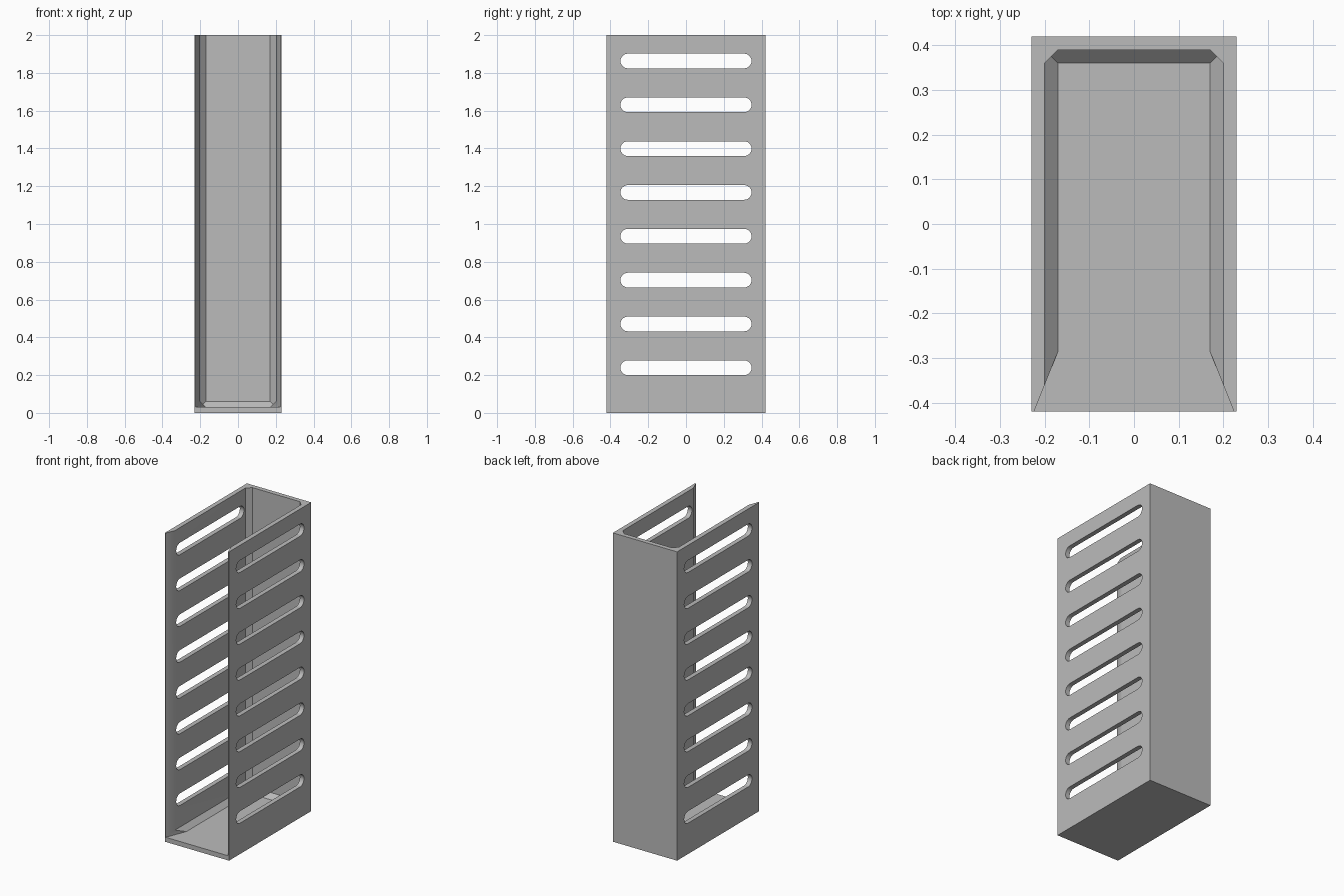
import bpy
import bmesh
from math import pi, sin, cos, radians
from mathutils import Vector

cube = bpy.data.objects.get("Cube")
if cube:
    bpy.data.objects.remove(cube, do_unlink=True)

HALF_W, HALF_D, HEIGHT = 0.23, 0.42, 2.0
WALL, CHAMFER = 0.03, 0.03
IN_X, IN_Y, FLOOR = HALF_W - WALL, HALF_D - WALL, WALL
SLOTS, SLOT_Z, SLOT_STEP = 8, 0.239, 0.232
SLOT_R, SLOT_HALF = 0.039, 0.347

grey = bpy.data.materials.new("plain_grey")
grey.use_nodes = True
colour = (0.5, 0.5, 0.5, 1)
grey.diffuse_color = colour
grey.node_tree.nodes["Principled BSDF"].inputs["Base Color"].default_value = colour


def finish(name, bm):
    bmesh.ops.recalc_face_normals(bm, faces=bm.faces)
    mesh = bpy.data.meshes.new(name)
    bm.to_mesh(mesh)
    bm.free()
    mesh.materials.append(grey)
    obj = bpy.data.objects.new(name, mesh)
    bpy.context.collection.objects.link(obj)
    return obj


def add_box(bm, low, high):
    low, high = Vector(low), Vector(high)
    for v in bmesh.ops.create_cube(bm, size=1)["verts"]:
        v.co = (low + high) / 2 + v.co * (high - low)


def add_prism(bm, points, offset):
    face = bm.faces.new([bm.verts.new(p) for p in points])
    extruded = bmesh.ops.extrude_face_region(bm, geom=[face], use_keep_orig=True)
    verts = [g for g in extruded["geom"] if isinstance(g, bmesh.types.BMVert)]
    bmesh.ops.translate(bm, verts=verts, vec=offset)


def slice_off(bm, point, normal):
    geom = bm.verts[:] + bm.edges[:] + bm.faces[:]
    cut = bmesh.ops.bisect_plane(bm, geom=geom, plane_co=point,
                                 plane_no=normal, clear_outer=True)
    edges = [g for g in cut["geom_cut"] if isinstance(g, bmesh.types.BMEdge)]
    bmesh.ops.contextual_create(bm, geom=edges)


# Solid outer block
bm = bmesh.new()
add_box(bm, (-HALF_W, -HALF_D, 0), (HALF_W, HALF_D, HEIGHT))
holder = finish("slotted_holder", bm)

# Hollow, with chamfers along the floor and the back corners
bm = bmesh.new()
add_box(bm, (-IN_X, -0.6, FLOOR), (IN_X, IN_Y, HEIGHT + 0.2))
for side in (-1, 1):
    slice_off(bm, (side * IN_X, IN_Y - CHAMFER, 1), (side, 1, 0))
    slice_off(bm, (side * IN_X, 0, FLOOR + CHAMFER), (side, 0, -1))
slice_off(bm, (0, IN_Y, FLOOR + CHAMFER), (0, 1, -1))
hollow = finish("hollow_cutter", bm)

# Flared mouth, widening toward the open front
bm = bmesh.new()
flare = [(0.17, -0.285), (0.256, -0.5)]
outline = flare + [(-x, y) for x, y in reversed(flare)]
add_prism(bm, [(x, y, FLOOR) for x, y in outline], (0, 0, HEIGHT + 0.2))
mouth = finish("mouth_cutter", bm)

# Rounded slots through both side walls
bm = bmesh.new()
for i in range(SLOTS):
    points = []
    for end in (1, -1):
        for k in range(13):
            a = -pi / 2 + pi * k / 12
            points.append((-0.4, end * (SLOT_HALF - SLOT_R + SLOT_R * cos(a)),
                           SLOT_Z + i * SLOT_STEP + end * SLOT_R * sin(a)))
    add_prism(bm, points, (0.8, 0, 0))
slots = finish("slot_cutter", bm)

# Carve the block
bpy.ops.object.select_all(action='DESELECT')
bpy.context.view_layer.objects.active = holder
holder.select_set(True)
for cutter in (hollow, mouth, slots):
    cutter.hide_render = True
    mod = holder.modifiers.new(cutter.name, 'BOOLEAN')
    mod.operation = 'DIFFERENCE'
    mod.solver = 'EXACT'
    mod.object = cutter
    bpy.ops.object.modifier_apply(modifier=mod.name)
    bpy.data.objects.remove(cutter, do_unlink=True)

bpy.ops.object.shade_smooth_by_angle(angle=radians(25))
